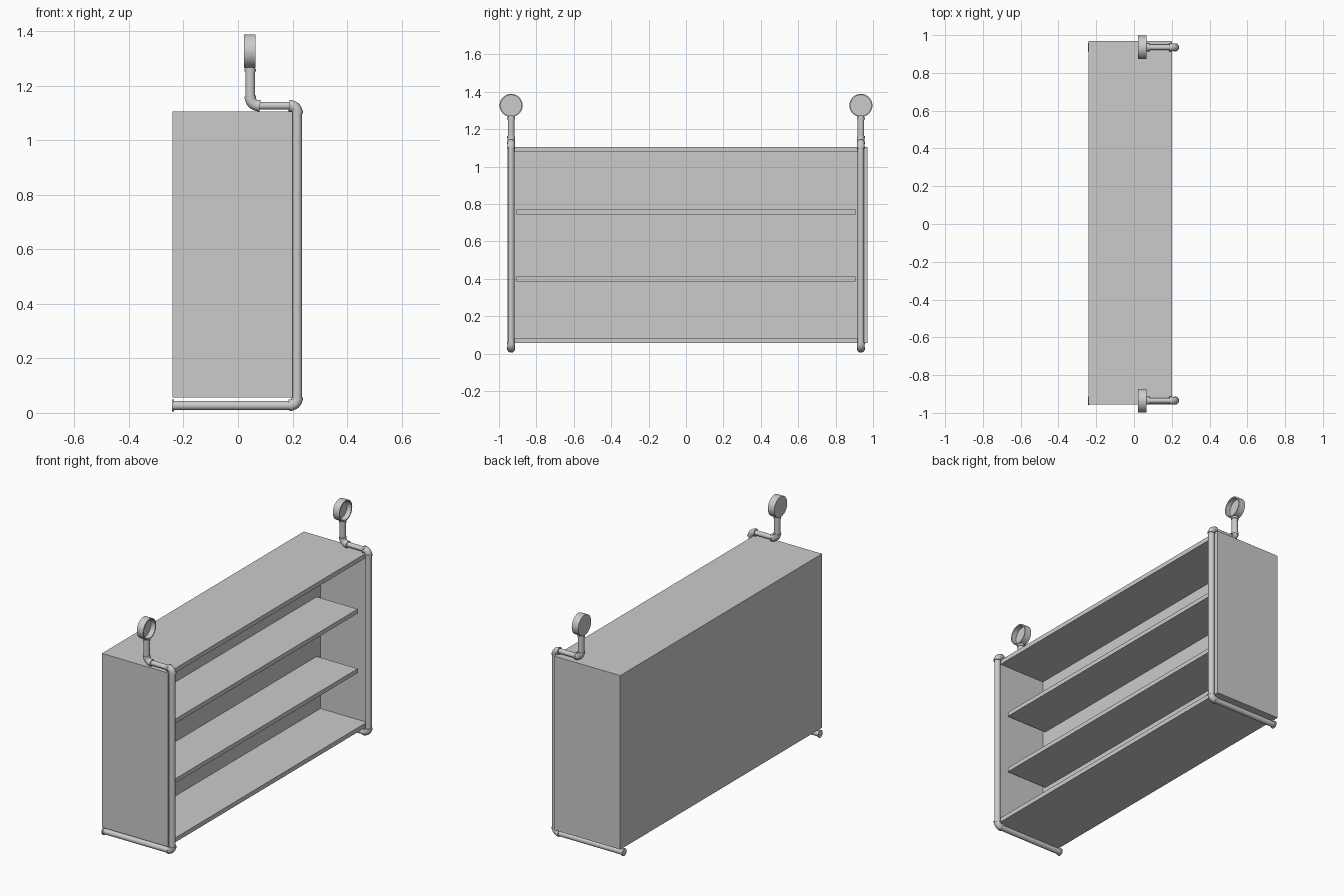
import bpy, bmesh, math
from mathutils import Vector

if "Cube" in bpy.data.objects:
    bpy.data.objects.remove(bpy.data.objects["Cube"])

PIPE_Y = 0.935


def finish(name, bm, smooth=False):
    bmesh.ops.recalc_face_normals(bm, faces=bm.faces[:])
    me = bpy.data.meshes.new(name)
    bm.to_mesh(me)
    bm.free()
    ob = bpy.data.objects.new(name, me)
    bpy.context.collection.objects.link(ob)
    if smooth:
        bpy.ops.object.select_all(action='DESELECT')
        bpy.context.view_layer.objects.active = ob
        ob.select_set(True)
        bpy.ops.object.shade_smooth_by_angle(angle=math.radians(35))
    return ob


def add_box(bm, lo, hi):
    vs = bmesh.ops.create_cube(bm, size=1)['verts']
    for v in vs:
        v.co = Vector([(l + h) / 2 + c * (h - l) for l, h, c in zip(lo, hi, v.co)])


def box(name, lo, hi):
    bm = bmesh.new()
    add_box(bm, lo, hi)
    return finish(name, bm)


def tube(name, path, y, radius, seg=24):
    """Capped round sweep along (x, z) points in the plane of constant y."""
    bm = bmesh.new()
    pts = [Vector((x, y, z)) for x, z in path]
    rings = []
    for i, p in enumerate(pts):
        t = (pts[min(i + 1, len(pts) - 1)] - pts[max(i - 1, 0)]).normalized()
        side = Vector((0, 1, 0))
        up = t.cross(side)
        rings.append([bm.verts.new(p + radius * (side * math.cos(a) + up * math.sin(a)))
                      for a in (2 * math.pi * k / seg for k in range(seg))])
    for a, b in zip(rings, rings[1:]):
        for k in range(seg):
            bm.faces.new((a[k], a[(k + 1) % seg], b[(k + 1) % seg], b[k]))
    bm.faces.new(rings[0])
    bm.faces.new(rings[-1])
    return finish(name, bm, True)


def elbow(name, center, bend, start, y, radius=0.02):
    """Quarter-turn fitting with a raised lip at each end."""
    cx, cz = center
    arc = [(cx + bend * math.cos(a), cz + bend * math.sin(a))
           for a in (math.radians(start + 90 * i / 10) for i in range(11))]
    tube(name, arc, y, radius)
    for n, (i, j) in enumerate(((0, 1), (-1, -2))):
        p, q = Vector(arc[i]), Vector(arc[j])
        d = (p - q).normalized() * 0.005
        tube(f"{name}_lip_{n}", [p - d, p + d], y, radius + 0.0015)


# Cabinet: closed box whose front (+x) face is inset and pushed in
X0, X1, XB = -0.24, 0.20, -0.11
bm = bmesh.new()
add_box(bm, (X0, -0.955, 0.056), (X1, 0.97, 1.106))
bm.normal_update()
front = max(bm.faces, key=lambda f: f.normal.x)
bmesh.ops.inset_region(bm, faces=[front], thickness=0.038)
back = bmesh.ops.extrude_face_region(bm, geom=[front])
for v in [g for g in back['geom'] if isinstance(g, bmesh.types.BMVert)]:
    v.co.x = XB
if front.is_valid:
    bmesh.ops.delete(bm, geom=[front], context='FACES_ONLY')
finish("cabinet", bm)

# Shelves
for n, z in enumerate((0.385, 0.745)):
    box(f"shelf_{n}", (XB, -0.907, z), (0.165, 0.907, z + 0.026))

# Pipe frame at each end
for tag, y in (("left", -PIPE_Y), ("right", PIPE_Y)):
    tube(f"{tag}_foot_pipe", [(-0.238, 0.027), (0.192, 0.027)], y, 0.017)
    tube(f"{tag}_foot_cap", [(-0.243, 0.027), (-0.235, 0.027)], y, 0.022)
    elbow(f"{tag}_bottom_elbow", (0.192, 0.053), 0.025, -90, y)
    tube(f"{tag}_upright_pipe", [(0.217, 0.05), (0.217, 1.103)], y, 0.018)
    elbow(f"{tag}_top_elbow", (0.192, 1.102), 0.025, 0, y)
    tube(f"{tag}_top_pipe", [(0.192, 1.127), (0.075, 1.127)], y, 0.0145)
    elbow(f"{tag}_post_elbow", (0.076, 1.158), 0.031, 180, y)
    tube(f"{tag}_post", [(0.045, 1.155), (0.045, 1.27)], y, 0.018)
    tube(f"{tag}_post_collar", [(0.045, 1.252), (0.045, 1.262)], y, 0.0215)

    # Round dish on the post, hollow towards the front
    bm = bmesh.new()
    seg, cz = 40, 1.327
    profile = [(0.022, 0.062), (0.065, 0.062), (0.065, 0.055), (0.035, 0.055)]
    rings = [[bm.verts.new((x, y + r * math.cos(2 * math.pi * k / seg),
                            cz + r * math.sin(2 * math.pi * k / seg)))
              for k in range(seg)] for x, r in profile]
    for a, b in zip(rings, rings[1:]):
        for k in range(seg):
            bm.faces.new((a[k], a[(k + 1) % seg], b[(k + 1) % seg], b[k]))
    bm.faces.new(rings[0])
    bm.faces.new(rings[-1])
    finish(f"{tag}_dish", bm, True)
